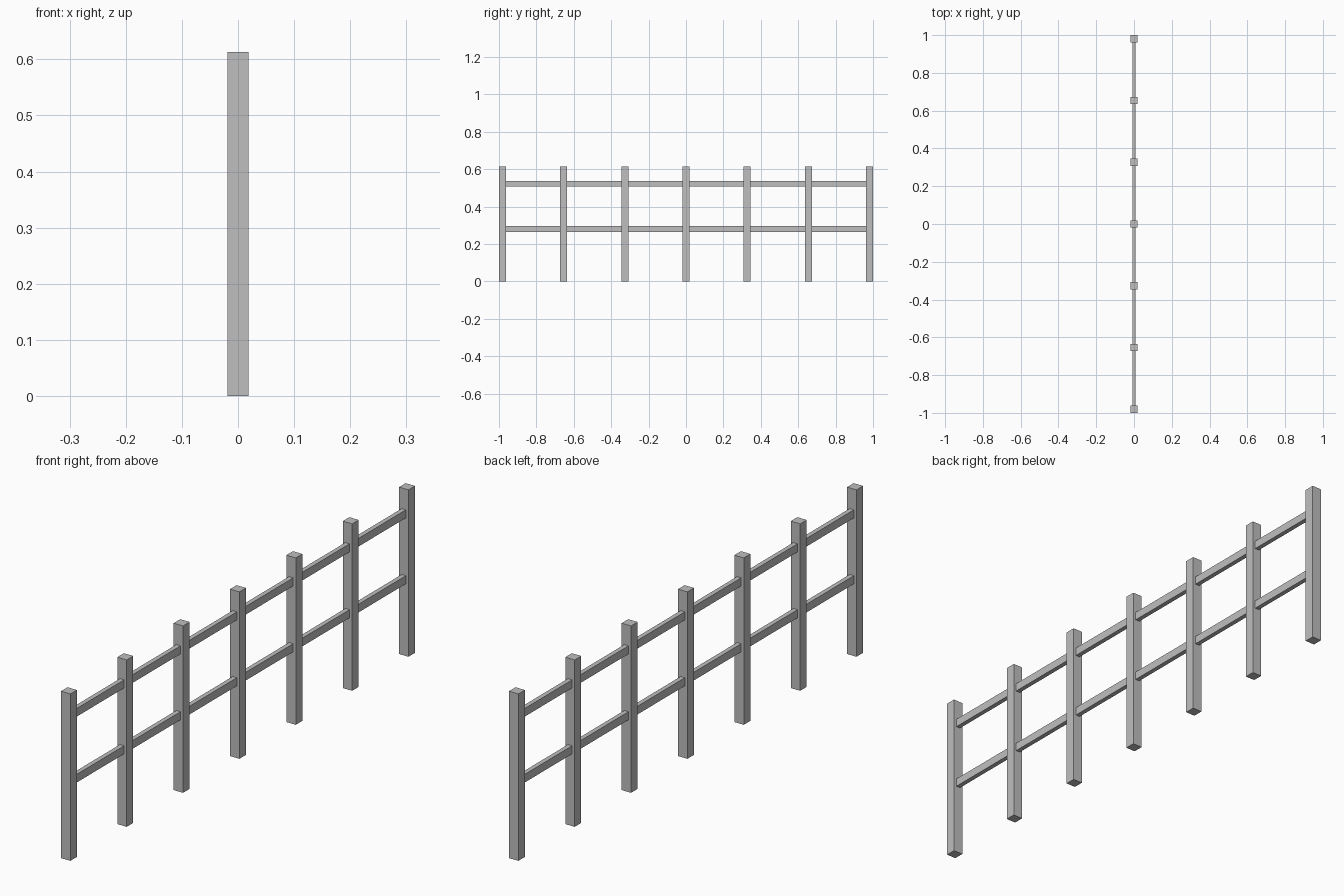
import bpy

if "Cube" in bpy.data.objects:
    bpy.data.objects.remove(bpy.data.objects["Cube"], do_unlink=True)

# Single grey material
GREY = (0.52, 0.52, 0.52, 1.0)
mat = bpy.data.materials.new("plain grey")
mat.use_nodes = True
mat.diffuse_color = GREY
mat.node_tree.nodes["Principled BSDF"].inputs["Base Color"].default_value = GREY

POSTS = 7
POST_W = 0.038
POST_H = 0.613
RAIL_W = 0.017
RAIL_H = 0.03
RAIL_LEVELS = {"lower_rail": 0.28, "upper_rail": 0.522}
SPACING = (2.0 - POST_W) / (POSTS - 1)


def box(name, size, center):
    """Add a sharp-edged box with its size applied to the mesh."""
    bpy.ops.mesh.primitive_cube_add(size=1, location=center)
    ob = bpy.context.object
    ob.name = name
    ob.scale = size
    bpy.ops.object.transform_apply(location=False, rotation=False, scale=True)
    ob.data.materials.append(mat)
    return ob


# Square posts in a row along y
post_y = [(i - (POSTS - 1) / 2) * SPACING for i in range(POSTS)]
for i, y in enumerate(post_y):
    box(f"post_{i + 1}", (POST_W, POST_W, POST_H), (0, y, POST_H / 2))

# Thin rails filling each gap between neighbouring posts
for name, z in RAIL_LEVELS.items():
    for i, (a, b) in enumerate(zip(post_y, post_y[1:])):
        box(f"{name}_{i + 1}", (RAIL_W, SPACING - POST_W, RAIL_H),
            (0, (a + b) / 2, z))
